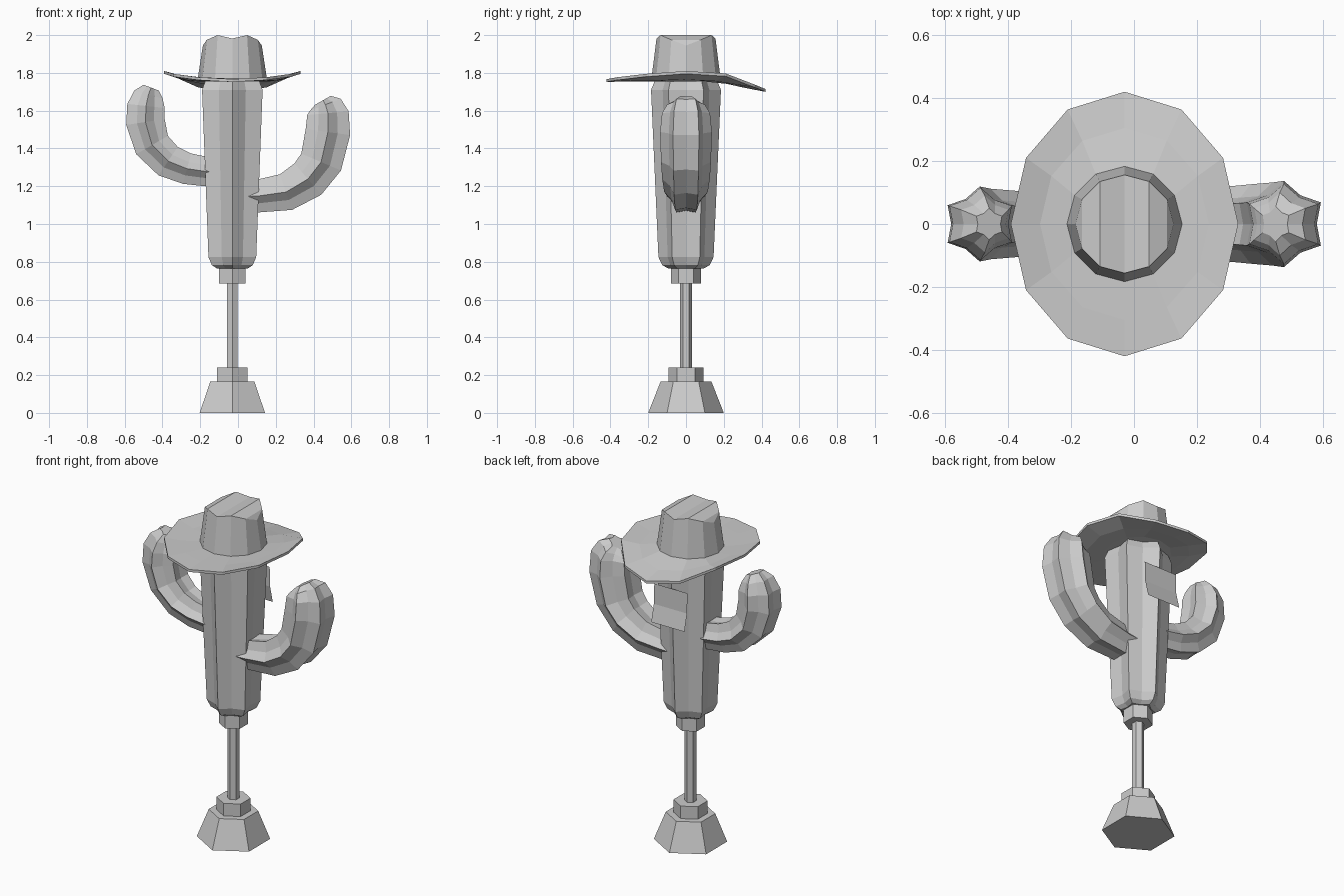
import bpy, bmesh
from math import sin, cos, pi
from mathutils import Vector

cube = bpy.data.objects.get("Cube")
if cube:
    bpy.data.objects.remove(cube, do_unlink=True)

AXIS = -0.03      # x of the central axis
VALLEY = 0.77     # groove radius relative to rib radius

GREY = (0.6, 0.6, 0.6, 1)
grey = bpy.data.materials.new("plain grey")
grey.use_nodes = True
grey.diffuse_color = GREY
grey.node_tree.nodes["Principled BSDF"].inputs["Base Color"].default_value = GREY


def finish(name, bm, closed=True):
    if closed:
        bmesh.ops.recalc_face_normals(bm, faces=bm.faces[:])
    mesh = bpy.data.meshes.new(name)
    bm.to_mesh(mesh)
    bm.free()
    mesh.materials.append(grey)
    obj = bpy.data.objects.new(name, mesh)
    bpy.context.collection.objects.link(obj)
    return obj


def skin(bm, rings):
    """Join rings of points with quads and return the vertex rings."""
    loops = [[bm.verts.new(p) for p in ring] for ring in rings]
    for a, b in zip(loops, loops[1:]):
        n = len(a)
        for i in range(n):
            j = (i + 1) % n
            bm.faces.new((a[i], a[j], b[j], b[i]))
    return loops


def fan(bm, ring):
    """Close a ring with triangles to its middle."""
    mid = bm.verts.new(sum((v.co for v in ring), Vector()) / len(ring))
    for i in range(len(ring)):
        bm.faces.new((ring[i - 1], ring[i], mid))


def section(centre, u, v, radius, sides, valley=1):
    """Polygon with corners on +-v; odd corners are pulled in by valley."""
    pts = []
    for i in range(sides):
        a = 2 * pi * i / sides
        r = radius * (valley if i % 2 else 1)
        pts.append(centre + u * (r * sin(a)) + v * (r * cos(a)))
    return pts


X, Y = Vector((1, 0, 0)), Vector((0, 1, 0))


def turned(name, profile, sides, valley=1):
    """Upright part from (radius, height) pairs."""
    bm = bmesh.new()
    loops = skin(bm, [section(Vector((AXIS, 0, z)), X, Y, r, sides, valley)
                      for r, z in profile])
    fan(bm, loops[0])
    fan(bm, loops[-1])
    return finish(name, bm)


# Stand
turned("stand_foot", [(0.2, 0), (0.135, 0.165)], 6)
turned("stand_collar", [(0.093, 0.165), (0.093, 0.24)], 6)
turned("stand_pole", [(0.033, 0.24), (0.033, 0.685)], 6)
turned("body_socket", [(0.08, 0.685), (0.08, 0.775)], 6)

# Ribbed cactus body
turned("cactus_body", [(0.095, 0.765), (0.125, 0.782), (0.146, 0.825),
                       (0.185, 1.71), (0.16, 1.77)], 12, VALLEY)


def arm(name, stations):
    """Ribbed tube through (x, z, radius) stations."""
    bm = bmesh.new()
    mids = [Vector((x, 0, z)) for x, z, r in stations]
    rings = []
    for i, (x, z, r) in enumerate(stations):
        along = (mids[min(i + 1, len(mids) - 1)] - mids[max(i - 1, 0)]).normalized()
        rings.append(section(mids[i], along.cross(Y), Y, r, 12, VALLEY))
    loops = skin(bm, rings)
    fan(bm, loops[0])
    fan(bm, loops[-1])
    return finish(name, bm)


arm("right_arm", [(-0.08, 1.27, 0.088), (-0.17, 1.278, 0.09), (-0.27, 1.293, 0.096),
                  (-0.37, 1.333, 0.105), (-0.455, 1.418, 0.112), (-0.49, 1.54, 0.119),
                  (-0.487, 1.625, 0.115), (-0.474, 1.685, 0.09), (-0.46, 1.722, 0.05)])
arm("left_arm", [(0.02, 1.145, 0.098), (0.106, 1.148, 0.1), (0.254, 1.169, 0.115),
                 (0.37, 1.238, 0.126), (0.44, 1.328, 0.132), (0.476, 1.487, 0.137),
                 (0.476, 1.587, 0.127), (0.463, 1.632, 0.1), (0.45, 1.655, 0.055)])

# Hat brim: heights run from the back round the side to the front
SIDE_SQUASH = 0.86
RIMS = [(0.183, 1, [1.77] * 7),
        (0.305, 0.88, [1.737, 1.752, 1.772, 1.78, 1.775, 1.772, 1.77]),
        (0.42, SIDE_SQUASH, [1.715, 1.738, 1.797, 1.81, 1.795, 1.777, 1.767])]


def brim_ring(radius, squash, heights, drop):
    ring = section(Vector((AXIS, 0, 0)), X * squash, Y, radius, 12)
    for i, p in enumerate(ring):
        p.z = heights[min(i, 12 - i)] - drop
    return ring


bm = bmesh.new()
top = [brim_ring(*rim, 0) for rim in RIMS]
under = [brim_ring(*rim, 0.015) for rim in reversed(RIMS)]
loops = skin(bm, top + under)
fan(bm, loops[0])
fan(bm, loops[-1])
finish("hat_brim", bm)

# Hat crown, its top creased from front to back
CREASE = [1.982, 2.0, 1.975, 1.945]
bm = bmesh.new()
base = section(Vector((AXIS, 0, 1.77)), X, Y, 0.183, 12)
crown = section(Vector((AXIS, 0, 0)), X, Y, 0.156, 12)
for i, p in enumerate(crown):
    side = i % 6
    p.z = CREASE[min(side, 6 - side)]
low, high = skin(bm, [base, crown])
for i in range(6):
    a, b = high[i], high[i + 1]
    c, d = high[(5 - i) % 12 if i < 3 else 5 - i], high[6 - i]
    if i < 3:                                   # strips on the +x side
        bm.faces.new([v for k, v in enumerate((a, b, c, d)) if v not in (a, b, c, d)[:k]])
        m = [high[-i % 12], high[-i - 1], high[7 + i], high[6 + i]]
        bm.faces.new([v for k, v in enumerate(m) if v not in m[:k]])
bm.faces.new(low)
finish("hat_crown", bm)

# Loose flap hanging on the back
bm = bmesh.new()
rows = [[bm.verts.new((AXIS + s * 0.11, y, z)) for s in (1, -1)]
        for y, z in ((0.186, 1.58), (0.19, 1.46), (0.215, 1.36))]
for (a, b), (c, d) in zip(rows, rows[1:]):
    bm.faces.new((a, b, d, c))
finish("back_flap", bm, closed=False)
